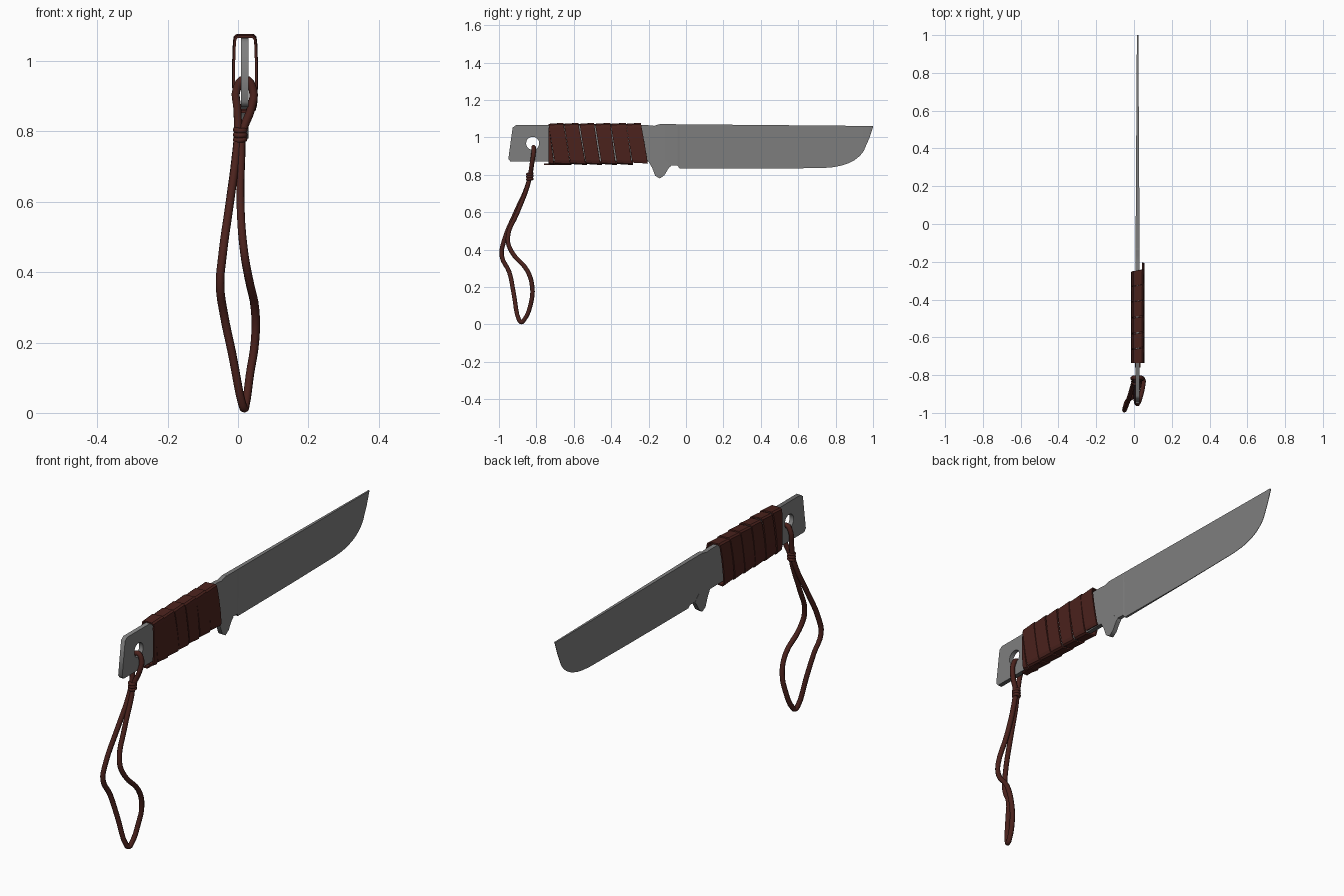
import bpy, bmesh, math
from mathutils import Vector

if "Cube" in bpy.data.objects:
    bpy.data.objects.remove(bpy.data.objects["Cube"])

CX = 0.019  # centre plane of the steel


def material(name, rgb):
    m = bpy.data.materials.new(name)
    m.diffuse_color = (*rgb, 1)
    m.use_nodes = True
    m.node_tree.nodes["Principled BSDF"].inputs["Base Color"].default_value = m.diffuse_color
    return m


brown = material("brown_leather", (0.07, 0.016, 0.012))
steel = material("dark_steel", (0.21, 0.21, 0.21))


def activate(ob):
    bpy.ops.object.select_all(action='DESELECT')
    ob.select_set(True)
    bpy.context.view_layer.objects.active = ob


def mesh_object(name, verts, faces, mat):
    me = bpy.data.meshes.new(name)
    me.from_pydata(verts, [], faces)
    bm = bmesh.new()
    bm.from_mesh(me)
    bmesh.ops.recalc_face_normals(bm, faces=bm.faces)
    bm.to_mesh(me)
    bm.free()
    ob = bpy.data.objects.new(name, me)
    bpy.context.collection.objects.link(ob)
    me.materials.append(mat)
    return ob


# Tang with finger guard and lanyard hole: flat filled outline, extruded
outline = [(-0.95, 0.885), (-0.938, 0.87), (-0.2, 0.87), (-0.18, 0.835), (-0.165, 0.795),
           (-0.14, 0.78), (-0.115, 0.798), (-0.093, 0.835), (-0.08, 0.847), (-0.115, 0.88),
           (-0.115, 1.07), (-0.14, 1.071), (-0.17, 1.062), (-0.2, 1.065), (-0.91, 1.065),
           (-0.927, 1.052)]
hole = [(-0.82 + 0.035 * math.cos(a * math.tau / 20), 0.968 + 0.035 * math.sin(a * math.tau / 20))
        for a in range(20)]
cu = bpy.data.curves.new("tang_and_guard", 'CURVE')
cu.dimensions = '2D'
cu.fill_mode = 'BOTH'
cu.extrude = 0.011
for loop in (outline, hole):
    sp = cu.splines.new('POLY')
    sp.points.add(len(loop) - 1)
    for p, (y, z) in zip(sp.points, loop):
        p.co = (y, z, 0, 1)
    sp.use_cyclic_u = True
cu.materials.append(steel)
tang = bpy.data.objects.new("tang_and_guard", cu)
bpy.context.collection.objects.link(tang)
tang.rotation_euler = (math.pi / 2, 0, math.pi / 2)
tang.location.x = CX
activate(tang)
bpy.ops.object.convert(target='MESH')

# Blade: wedge sections (y, edge height, edge half thickness) lofted to the tip
stations = [(-0.13, 0.85, 0.0105), (-0.045, 0.849, 0.009), (-0.036, 0.835, 0.006),
            (0.4, 0.833, 0.002), (0.73, 0.836, 0.001), (0.79, 0.841, 0.001),
            (0.83, 0.849, 0.001), (0.87, 0.862, 0.001), (0.9, 0.878, 0.001),
            (0.93, 0.901, 0.001), (0.95, 0.927, 0.001), (0.98, 0.995, 0.001),
            (1.0, 1.055, 0.001)]
verts, faces = [], []
for y, zb, edge in stations:
    f = (y + 0.13) / 1.13
    top, half = 1.071 - 0.01 * f, 0.0108 - 0.007 * f
    verts += [(CX - half, y, top), (CX + half, y, top), (CX + edge, y, zb), (CX - edge, y, zb)]
for i in range(len(stations) - 1):
    for k in range(4):
        a, b = i * 4 + k, i * 4 + (k + 1) % 4
        faces.append((a, b, b + 4, a + 4))
n = len(verts)
faces += [(0, 1, 2, 3), (n - 4, n - 3, n - 2, n - 1)]
mesh_object("blade", verts, faces, steel)

# Handle wrap: leather strip wound in a spiral around a rounded flat section
half_section = [(0.021, 0.104), (0.027, 0.099), (0.029, 0.085), (0.031, 0.03), (0.031, -0.03),
                (0.029, -0.085), (0.025, -0.099), (0.018, -0.104)]
section = [Vector(p) for p in half_section] + [Vector((-x, z)) for x, z in reversed(half_section)]
N = len(section)
lengths = [(section[(i + 1) % N] - section[i]).length for i in range(N)]
PITCH, FIRST, LAST = 0.083, -N + 2, 5 * N + 6
verts, faces = [], []
for i in range(FIRST, LAST + 1):
    t = i // N + sum(lengths[:i % N]) / sum(lengths)
    x, z = section[i % N]
    left = max(-0.735, -0.735 + PITCH * t)
    right = max(left + 0.004, -0.735 + PITCH * t + 0.079 + 0.003 * math.sin(5 * t))
    for y, grow in ((left, 1.0), (right, 1.05)):
        verts.append((0.02 + x * grow * 1.02, y, 0.965 + z * grow))
    k = len(verts)
    if k > 2:
        faces.append((k - 4, k - 3, k - 1, k - 2))
wrap = mesh_object("handle_wrap", verts, faces, brown)
solid = wrap.modifiers.new("thickness", 'SOLIDIFY')
solid.thickness = 0.007
solid.offset = 0

# Loose end of the wrap tucked underneath
bpy.ops.mesh.primitive_cube_add(size=1, location=(0.02, -0.70, 0.857))
tail = bpy.context.object
tail.name = "wrap_tail"
tail.scale = (0.03, 0.12, 0.008)
tail.data.materials.append(brown)

# Lanyard: one closed cord through the hole, the knot and the hanging loop
path = [(0.019, -0.815, 0.948), (0.042, -0.815, 0.92), (0.037, -0.823, 0.865),
        (0.013, -0.833, 0.80), (0.009, -0.85, 0.73), (0.007, -0.9, 0.6), (0.017, -0.953, 0.46),
        (0.03, -0.93, 0.385), (0.049, -0.85, 0.29), (0.048, -0.822, 0.2), (0.034, -0.83, 0.11),
        (0.022, -0.865, 0.025), (0.018, -0.88, 0.0125), (0.012, -0.893, 0.025),
        (-0.017, -0.922, 0.17), (-0.04, -0.945, 0.28), (-0.051, -0.985, 0.365),
        (-0.045, -0.975, 0.44), (-0.023, -0.91, 0.6), (-0.006, -0.852, 0.73),
        (0.0, -0.833, 0.80), (-0.002, -0.823, 0.865), (-0.004, -0.815, 0.92)]
cu = bpy.data.curves.new("lanyard_cord", 'CURVE')
cu.dimensions = '3D'
cu.bevel_depth = 0.012
cu.bevel_resolution = 2
cu.resolution_u = 4
sp = cu.splines.new('BEZIER')
sp.bezier_points.add(len(path) - 1)
for p, co in zip(sp.bezier_points, path):
    p.co = Vector(co)
    p.handle_left_type = p.handle_right_type = 'AUTO'
sp.use_cyclic_u = True
cu.materials.append(brown)
cord = bpy.data.objects.new("lanyard_cord", cu)
bpy.context.collection.objects.link(cord)
activate(cord)
bpy.ops.object.convert(target='MESH')
bpy.ops.object.shade_smooth_by_angle(angle=math.radians(50))

# Knot: three coils around the two strands
for i in range(3):
    bpy.ops.mesh.primitive_torus_add(major_segments=20, minor_segments=8, major_radius=0.013,
                                     minor_radius=0.008,
                                     location=(0.006, -0.835, 0.777 + 0.0135 * i),
                                     rotation=(0.15, 0.08 * (i - 1), 0))
    coil = bpy.context.object
    coil.name = f"knot_coil_{i + 1}"
    coil.data.materials.append(brown)
    bpy.ops.object.shade_smooth_by_angle(angle=math.radians(50))
